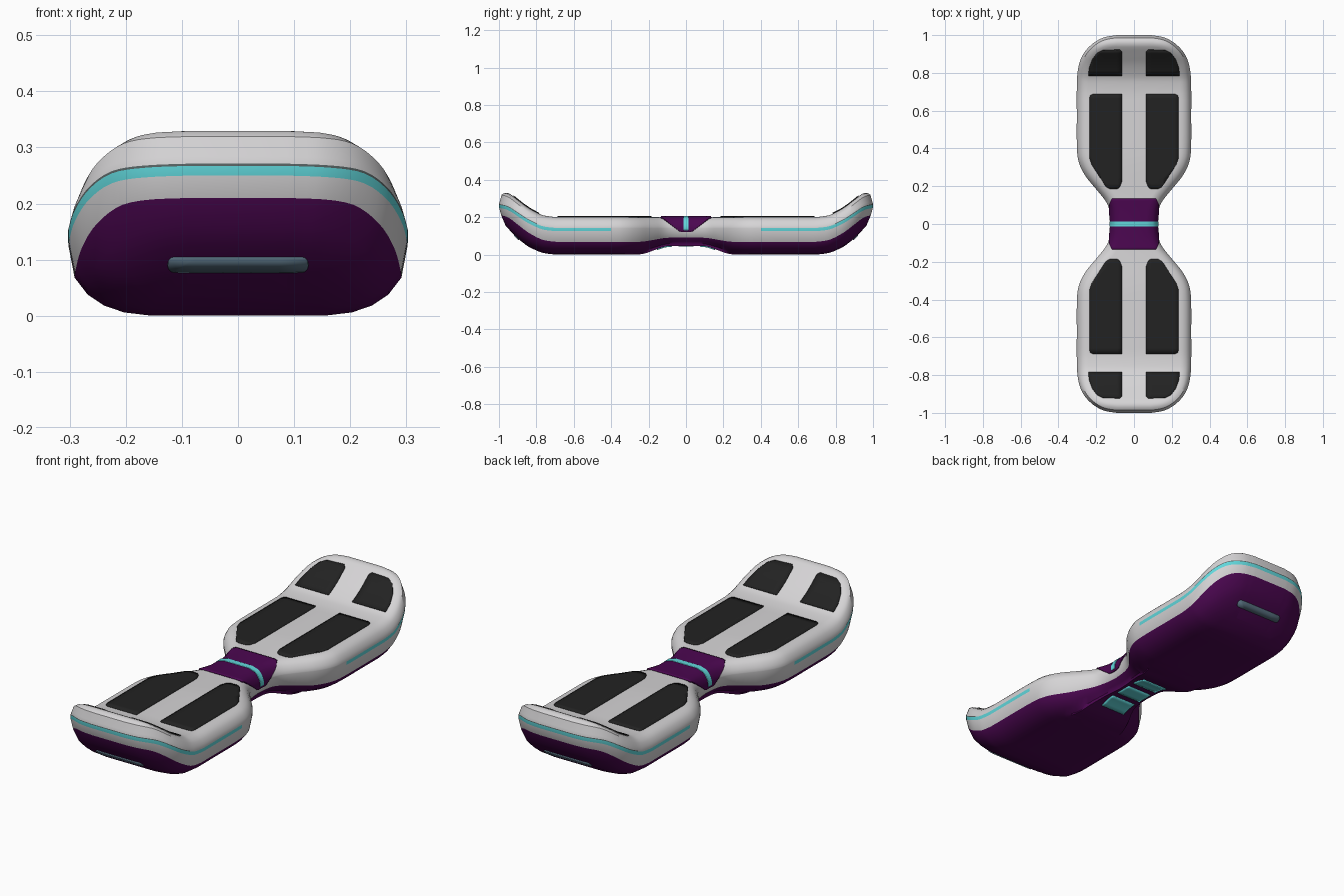
import bpy, bmesh, math
from mathutils import Vector
from mathutils.bvhtree import BVHTree

if "Cube" in bpy.data.objects:
    bpy.data.objects.remove(bpy.data.objects["Cube"])


def material(name, rgb):
    m = bpy.data.materials.new(name)
    m.diffuse_color = (*rgb, 1)
    m.use_nodes = True
    m.node_tree.nodes["Principled BSDF"].inputs["Base Color"].default_value = m.diffuse_color
    return m


WHITE = material("shell white", (0.67, 0.66, 0.67))
PURPLE = material("deep purple", (0.07, 0.002, 0.08))
CYAN = material("light cyan", (0.12, 0.68, 0.71))
BLACK = material("rubber black", (0.016, 0.016, 0.016))
SLATE = material("slate lens", (0.09, 0.15, 0.2))
GREY = material("groove grey", (0.10, 0.13, 0.13))


def lerp(table, t):
    if t <= table[0][0]:
        return table[0][1]
    for (a, va), (b, vb) in zip(table, table[1:]):
        if t <= b:
            return va + (vb - va) * (t - a) / (b - a)
    return table[-1][1]


def smooth_path(pts, steps):
    """Catmull-Rom curve through 2D points."""
    p = [Vector(q) for q in pts]
    p = [2 * p[0] - p[1]] + p + [2 * p[-1] - p[-2]]
    out = []
    for a, b, c, d in zip(p, p[1:], p[2:], p[3:]):
        for i in range(steps):
            t = i / steps
            out.append(0.5 * (2 * b + (c - a) * t + (2 * a - 5 * b + 4 * c - d) * t * t
                              + (3 * b - a - 3 * c + d) * t ** 3))
    return out + [p[-2]]


def finish(name, bm, mats, thickness=0):
    bmesh.ops.recalc_face_normals(bm, faces=bm.faces[:])
    me = bpy.data.meshes.new(name)
    bm.to_mesh(me)
    bm.free()
    for m in mats:
        me.materials.append(m)
    ob = bpy.data.objects.new(name, me)
    bpy.context.collection.objects.link(ob)
    bpy.ops.object.select_all(action='DESELECT')
    ob.select_set(True)
    bpy.context.view_layer.objects.active = ob
    bpy.ops.object.shade_smooth_by_angle(angle=math.radians(38))
    if thickness:
        mod = ob.modifiers.new("thickness", 'SOLIDIFY')
        mod.thickness = thickness
        mod.offset = 0
    return ob


# Plan outline of the right side, from the waist to the tip
half = smooth_path([(.122, 0), (.129, .065), (.148, .118), (.195, .178), (.254, .25), (.29, .32),
                    (.302, .40), (.303, .58), (.303, .72), (.301, .78), (.290, .85), (.262, .91),
                    (.212, .96), (.155, .989), (.09, 1.0)], 4)
side = [Vector((p.x, -p.y)) for p in reversed(half[1:])] + half
outline = side + [Vector((-p.x, p.y)) for p in reversed(side)]
n, total = len(side), len(outline)
width_table = [(p.y, p.x) for p in half]

# Upward curl of both ends, and the raised underside of the waist
LIFT = [(q.x, q.y) for q in smooth_path([(.70, 0), (.76, .008), (.80, .022), (.85, .047),
                                         (.90, .08), (.95, .112), (1.0, .125)], 4)]


def deform(y, z):
    crown = 1.16 if z > .16 or .05 < z < .1 else 1.0
    t = min(1, max(0, (.26 - abs(y)) / .18))
    raise_waist = .047 * t * t * (3 - 2 * t) * max(0, 1 - z / .13)
    return z + lerp(LIFT, abs(y)) * crown + raise_waist


# Main shell: stacked rings (inset, height, material of the band above)
RINGS = [(.15, 0, 1), (.10, .006, 1), (.065, .018, 1), (.035, .038, 1), (.012, .068, 0),
         (.001, .125, 2), (0, .142, 3), (0, .146, 0), (.004, .160, 0), (.014, .178, 0),
         (.028, .191, 0), (.046, .198, 0), (.06, .2, 0)]
bm = bmesh.new()
rings = []
for inset, z, _ in RINGS:
    row = []
    for k, p in enumerate(outline):
        t = (outline[(k + 1) % total] - outline[k - 1]).normalized()
        waist = lerp([(.13, .35), (.32, .6)], abs(p.y)) if z < .1 else .6
        d = min(inset, abs(p.x) * waist if abs(p.y) < .5 else inset)
        q = p - Vector((t.y, -t.x)) * d
        row.append(bm.verts.new((q.x, q.y, deform(q.y, z))))
    rings.append(row)
for r in range(len(rings) - 1):
    for k in range(total):
        j = (k + 1) % total
        f = bm.faces.new((rings[r][k], rings[r][j], rings[r + 1][j], rings[r + 1][k]))
        mat = RINGS[r][2]
        if mat > 1 and abs(f.calc_center_median().y) < (.4 if mat == 2 else .8):
            mat = 0
        f.material_index = mat
for row, mat in ((rings[0], 1), (rings[-1], 0)):
    for i in range(n - 1):
        f = bm.faces.new((row[i], row[i + 1], row[-2 - i], row[-1 - i]))
        f.material_index = mat
bmesh.ops.recalc_face_normals(bm, faces=bm.faces[:])
tree = BVHTree.FromBMesh(bm)
finish("board_shell", bm, [WHITE, PURPLE, CYAN, GREY])


def plate(name, pts, mat, place, direction, cut=.03):
    """Thin plate: a flat outline cut into a grid and laid onto the shell."""
    bm = bmesh.new()
    bm.faces.new([bm.verts.new((u, v, 0)) for u, v in pts])
    for axis in (0, 1):
        lo, hi = min(p[axis] for p in pts), max(p[axis] for p in pts)
        no = Vector((1 - axis, axis, 0))
        for i in range(1, int((hi - lo) / cut) + 1):
            c = lo + i * cut
            if c < hi - .004:
                bmesh.ops.bisect_plane(bm, geom=bm.verts[:] + bm.edges[:] + bm.faces[:],
                                       plane_co=no * c, plane_no=no)
    d = Vector(direction)
    for v in bm.verts:
        hit = tree.ray_cast(Vector(place(v.co.x, v.co.y)), d)[0]
        if hit:
            v.co = hit - d * .001
    finish(name, bm, [mat], .008)


# Grip pads on the deck
LONG_PAD = [(.075, .195), (.088, .186), (.125, .184), (.148, .196), (.225, .315), (.236, .35),
            (.236, .665), (.232, .68), (.22, .687), (.064, .687), (.064, .225)]
TIP_PAD = [(.064, .785), (.242, .785), (.238, .825), (.222, .87), (.196, .905), (.165, .92),
           (.075, .923), (.064, .912)]
for sx, sname in ((1, "right"), (-1, "left")):
    for sy, ename in ((-1, "front"), (1, "back")):
        for kind, pts in (("long_pad", LONG_PAD), ("tip_pad", TIP_PAD)):
            plate(f"{ename}_{sname}_{kind}", [(x * sx, y * sy) for x, y in pts], BLACK,
                  lambda u, v: (u, v, 1), (0, 0, -1))

# Lamp slots under the curled ends
slot = []
for cx, start in ((.113, -90), (-.113, 90)):
    for i in range(7):
        a = math.radians(start + i * 30)
        slot.append((cx + .0125 * math.cos(a), .092 + .0125 * math.sin(a)))
for s, ename in ((-1, "front"), (1, "back")):
    plate(f"{ename}_lamp_slot", slot, SLATE, lambda u, v, s=s: (u, 2 * s, v), (0, -s, 0), .05)

# Three panels under the waist
for i in (-1, 0, 1):
    y = i * .115
    plate("waist_panel", [(-.066, y - .04), (.066, y - .04), (.066, y + .04), (-.066, y + .04)],
          CYAN, lambda u, v: (u, v, -1), (0, 0, 1), .02)

# Saddle-shaped waist cover and its stripe
INSET = [(z, d) for d, z, _ in RINGS[5:]]


def saddle(name, mat, half_len, low, gap):
    bm = bmesh.new()
    rows = []
    steps = 24
    for i in range(steps + 1):
        y = half_len * (2 * i / steps - 1)
        z0 = low(abs(y))
        arc = []
        for k in range(9):
            z = z0 + (.2 - z0) * k / 8
            arc.append((lerp(width_table, abs(y)) - lerp(INSET, z) + gap, y, z + gap * k / 8))
        arc += [(-x, yy, z) for x, yy, z in reversed(arc)]
        rows.append([bm.verts.new(c) for c in arc])
    for a, b in zip(rows, rows[1:]):
        for k in range(len(a) - 1):
            bm.faces.new((a[k], a[k + 1], b[k + 1], b[k]))
    finish(name, bm, [mat], .006)


saddle("waist_cover", PURPLE, .135, lambda y: min(.198, .12 + max(0, y - .03) * .78), .002)
saddle("waist_stripe", CYAN, .014, lambda y: .13, .004)
